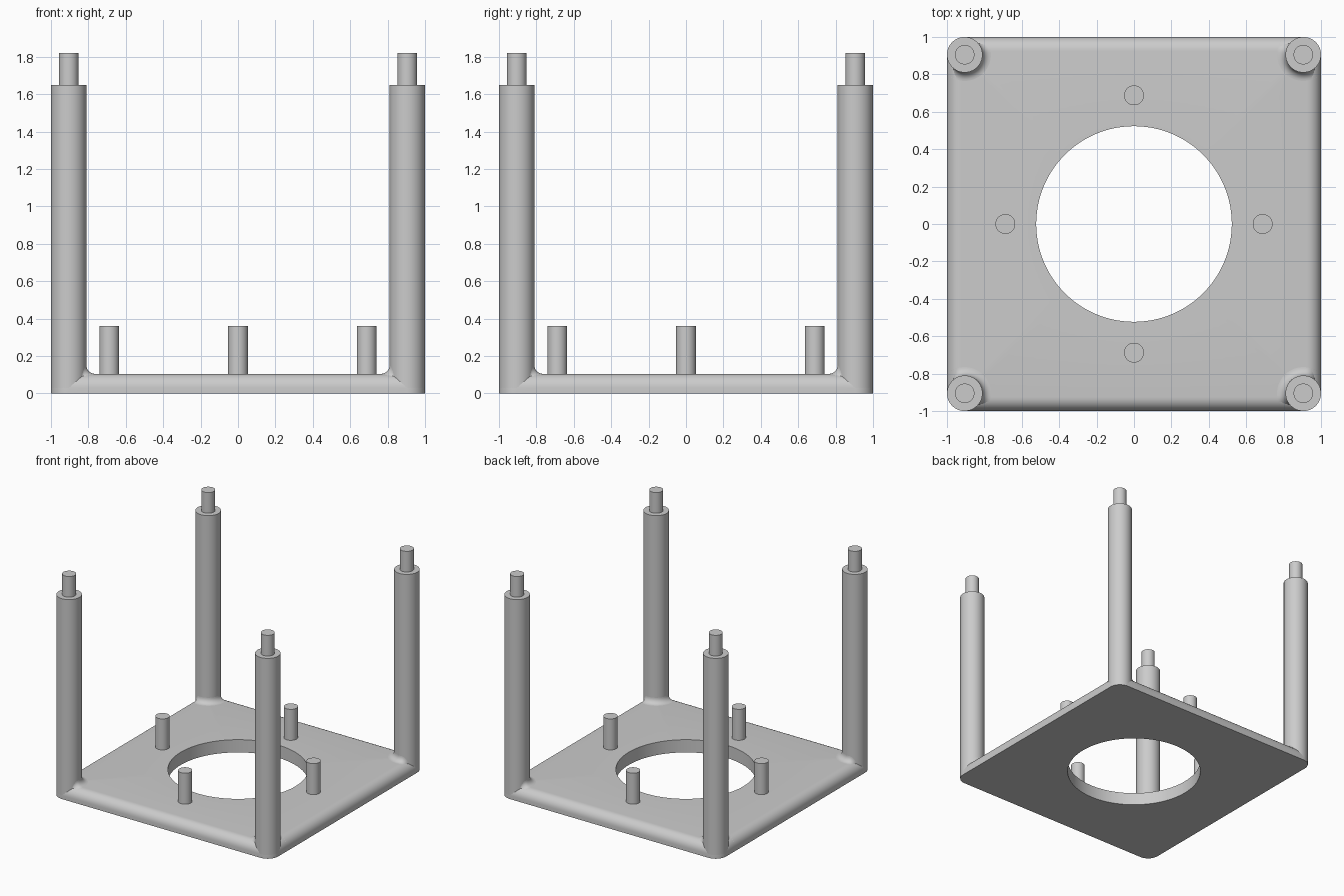
import bpy, bmesh
from math import sin, cos, tan, pi, atan2, sqrt, radians

cube = bpy.data.objects.get("Cube")
if cube:
    bpy.data.objects.remove(cube)

PLATE_TOP = 0.105
EDGE = 0.075          # rounding of the plate's upper rim
LEG_R = 0.095
LEG_POS = 1 - LEG_R
FILLET = 0.045
HOLE_R = 0.523

grey = bpy.data.materials.new("light_grey")
grey.use_nodes = True
GREY = (0.6, 0.6, 0.6, 1)
grey.diffuse_color = GREY
grey.node_tree.nodes["Principled BSDF"].inputs["Base Color"].default_value = GREY


def loft(name, rings, closed_ring=True, closed_loft=False, caps=False):
    """Join rings of points into a quad surface."""
    bm = bmesh.new()
    loops = [[bm.verts.new(p) for p in ring] for ring in rings]
    pairs = list(zip(loops, loops[1:]))
    if closed_loft:
        pairs.append((loops[-1], loops[0]))
    n = len(loops[0])
    for a, b in pairs:
        for i in range(n if closed_ring else n - 1):
            j = (i + 1) % n
            bm.faces.new((a[i], a[j], b[j], b[i]))
    if caps:
        bm.faces.new(loops[0][::-1])
        bm.faces.new(loops[-1])
    if closed_loft or caps:
        bmesh.ops.recalc_face_normals(bm, faces=bm.faces)
    mesh = bpy.data.meshes.new(name)
    bm.to_mesh(mesh)
    bm.free()
    mesh.materials.append(grey)
    obj = bpy.data.objects.new(name, mesh)
    bpy.context.collection.objects.link(obj)
    bpy.ops.object.select_all(action='DESELECT')
    obj.select_set(True)
    bpy.context.view_layer.objects.active = obj
    bpy.ops.object.shade_smooth_by_angle(angle=radians(35))
    return obj


def circle(r, z, x=0, y=0, n=48):
    return [(x + r * cos(2 * pi * i / n), y + r * sin(2 * pi * i / n), z)
            for i in range(n)]


def outline(inset, z):
    """Rounded square, walked anticlockwise."""
    pts = []
    r = LEG_R - inset
    half = atan2(LEG_POS, 1)
    for k in range(4):
        c, s = cos(k * pi / 2), sin(k * pi / 2)
        side = [(1 - inset, tan(-half + 2 * half * i / 24)) for i in range(24)]
        corner = [(LEG_POS + r * cos(a), LEG_POS + r * sin(a))
                  for a in (pi / 2 * i / 10 for i in range(10))]
        pts += [(x * c - y * s, x * s + y * c, z) for x, y in side + corner]
    return pts


def hole(z):
    angles = [atan2(y, x) for x, y, _ in outline(0, 0)]
    return [(HOLE_R * cos(a), HOLE_R * sin(a), z) for a in angles]


# Base plate with rounded rim and central hole
rim = [outline(EDGE * (1 - cos(a)), PLATE_TOP - EDGE + EDGE * sin(a))
       for a in (pi / 2 * i / 8 for i in range(9))]
loft("base_plate", [hole(0), outline(0, 0)] + rim + [hole(PLATE_TOP)],
     closed_loft=True)


def fillet_column(a):
    """Concave blend from the plate surface up to the leg, at angle a."""
    reach = max(cos(a), sin(a))
    f = FILLET if reach <= 0 else min(FILLET, LEG_R / reach - LEG_R)
    r = LEG_R + f
    d = max(0, min(EDGE, LEG_R - r * reach))
    z = PLATE_TOP - EDGE + sqrt(max(0, EDGE ** 2 - (EDGE - d) ** 2))
    column = []
    for i in range(9):
        t = pi / 2 * i / 8
        q = r - f * sin(t)
        column.append((LEG_POS + q * cos(a), LEG_POS + q * sin(a),
                       z + f * (1 - cos(t))))
    return column


# Corner legs with pins on top, fillets at the foot, and short pegs
for k, place in enumerate(("back_left", "back_right", "front_right", "front_left")):
    p = LEG_POS
    leg = loft("leg_" + place, [circle(LEG_R, PLATE_TOP - EDGE, p, p),
                                circle(LEG_R, 1.65, p, p),
                                circle(0.052, 1.65, p, p),
                                circle(0.052, 1.82, p, p)], caps=True)
    columns = [fillet_column(pi / 2 + 1.5 * pi * i / 54) for i in range(1, 54)]
    fillet = loft("leg_fillet_" + place, columns, closed_ring=False)
    fillet.data.flip_normals()
    for obj in (leg, fillet):
        obj.rotation_euler.z = k * pi / 2

for k, place in enumerate(("left", "back", "right", "front")):
    x, y = 0.688 * cos(k * pi / 2), 0.688 * sin(k * pi / 2)
    loft("peg_" + place, [circle(0.053, PLATE_TOP - 0.03, x, y),
                          circle(0.053, 0.36, x, y)], caps=True)
